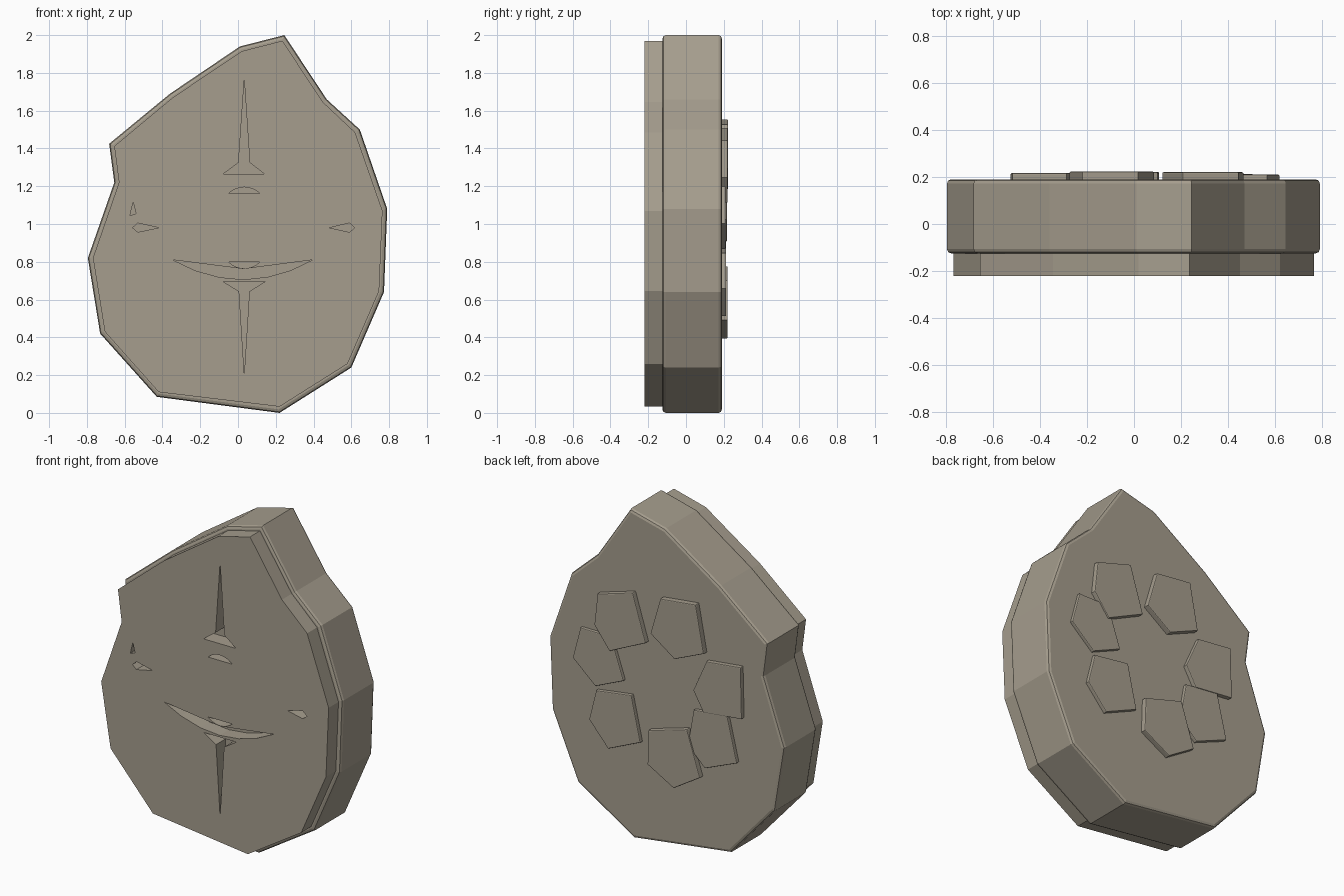
import bpy, bmesh, math

stone = bpy.data.materials.new("warm grey stone")
stone.diffuse_color = (0.38, 0.34, 0.27, 1)


def slab(name, shapes, y0, y1, bevel=0.0):
    """Extrude closed (x, z) outlines from y0 (front) to y1 (back) in one object."""
    bm = bmesh.new()
    for pts in shapes:
        front = [bm.verts.new((x, y0, z)) for x, z in pts]
        back = [bm.verts.new((x, y1, z)) for x, z in pts]
        bm.faces.new(front)
        bm.faces.new(back[::-1])
        n = len(pts)
        for i in range(n):
            j = (i + 1) % n
            bm.faces.new((front[j], front[i], back[i], back[j]))
    bmesh.ops.recalc_face_normals(bm, faces=bm.faces)
    me = bpy.data.meshes.new(name)
    bm.to_mesh(me)
    bm.free()
    me.materials.append(stone)
    ob = bpy.data.objects.new(name, me)
    bpy.context.collection.objects.link(ob)
    if bevel:
        mod = ob.modifiers.new("edge bevel", 'BEVEL')
        mod.width = bevel
        mod.segments = 2
        mod.limit_method = 'ANGLE'
        mod.angle_limit = math.radians(80)
    return ob


# Main stone body
body = [(0.245, 2.0), (0.47, 1.66), (0.645, 1.5), (0.79, 1.08), (0.773, 0.64),
        (0.6, 0.24), (0.22, 0.0), (-0.43, 0.085), (-0.73, 0.42), (-0.795, 0.82),
        (-0.655, 1.22), (-0.682, 1.425), (-0.36, 1.69), (0.01, 1.94)]
slab("stone_body", [body], -0.125, 0.19, 0.018)

# Slightly smaller raised front plate
plate = [(0.235, 1.97), (0.45, 1.645), (0.62, 1.485), (0.765, 1.07), (0.747, 0.645),
         (0.58, 0.26), (0.22, 0.033), (-0.42, 0.11), (-0.705, 0.43), (-0.768, 0.82),
         (-0.63, 1.22), (-0.655, 1.412), (-0.345, 1.67), (0.02, 1.915)]
face = slab("front_plate", [plate], -0.22, -0.10)


# Carvings cut into the front plate
def cap(sign):
    """End segment of the central oval, above or below a straight chord."""
    return [(0.033 + 0.155 * math.sin(a), 0.98 + sign * 0.215 * math.cos(a))
            for a in (math.radians(d) for d in range(-32, 33, 8))]


carvings = [
    [(0.033, 1.76), (0.062, 1.325), (0.14, 1.265), (-0.078, 1.265), (0.003, 1.325)],
    [(0.033, 0.21), (0.06, 0.643), (0.143, 0.695), (-0.078, 0.695), (0.006, 0.643)],
    [(-0.345, 0.81), (0.03, 0.762), (0.395, 0.81), (0.28, 0.755), (0.16, 0.72),
     (0.03, 0.706), (-0.1, 0.718), (-0.23, 0.755)],
    [(-0.558, 0.98), (-0.53, 1.005), (-0.42, 0.98), (-0.53, 0.957)],
    [(0.485, 0.98), (0.59, 1.005), (0.618, 0.98), (0.59, 0.957)],
    [(-0.555, 1.115), (-0.572, 1.045), (-0.54, 1.055)],
    cap(1), cap(-1),
]
cutter = slab("carving_cutter", carvings, -0.3, -0.13)
cutter.hide_render = True
cutter.display_type = 'WIRE'
cut = face.modifiers.new("carving", 'BOOLEAN')
cut.operation = 'DIFFERENCE'
cut.solver = 'EXACT'
cut.object = cutter

# Ring of broken pentagonal scales on the back: (top y, outline)
scales = [
    (0.220, [(0.444, 1.437), (0.207, 1.508), (0.119, 1.219), (0.363, 1.103), (0.465, 1.239)]),
    (0.210, [(0.566, 1.19), (0.36, 1.19), (0.275, 0.938), (0.465, 0.854), (0.618, 0.99)]),
    (0.213, [(0.458, 0.831), (0.221, 0.865), (0.16, 0.588), (0.377, 0.491), (0.505, 0.639)]),
    (0.221, [(0.099, 0.684), (-0.159, 0.76), (-0.247, 0.483), (-0.07, 0.371), (0.106, 0.471)]),
    (0.212, [(-0.199, 0.888), (-0.423, 0.918), (-0.49, 0.636), (-0.274, 0.546), (-0.159, 0.66)]),
    (0.216, [(-0.287, 1.214), (-0.518, 1.24), (-0.525, 0.92), (-0.267, 0.892), (-0.199, 1.012)]),
    (0.223, [(0.018, 1.523), (-0.22, 1.551), (-0.274, 1.26), (-0.077, 1.174), (0.085, 1.29)]),
]
for i, (top, pts) in enumerate(scales, 1):
    slab(f"back_scale_{i}", [[(x, 0.03 + 0.982 * z) for x, z in pts]], 0.17, top, 0.005)
